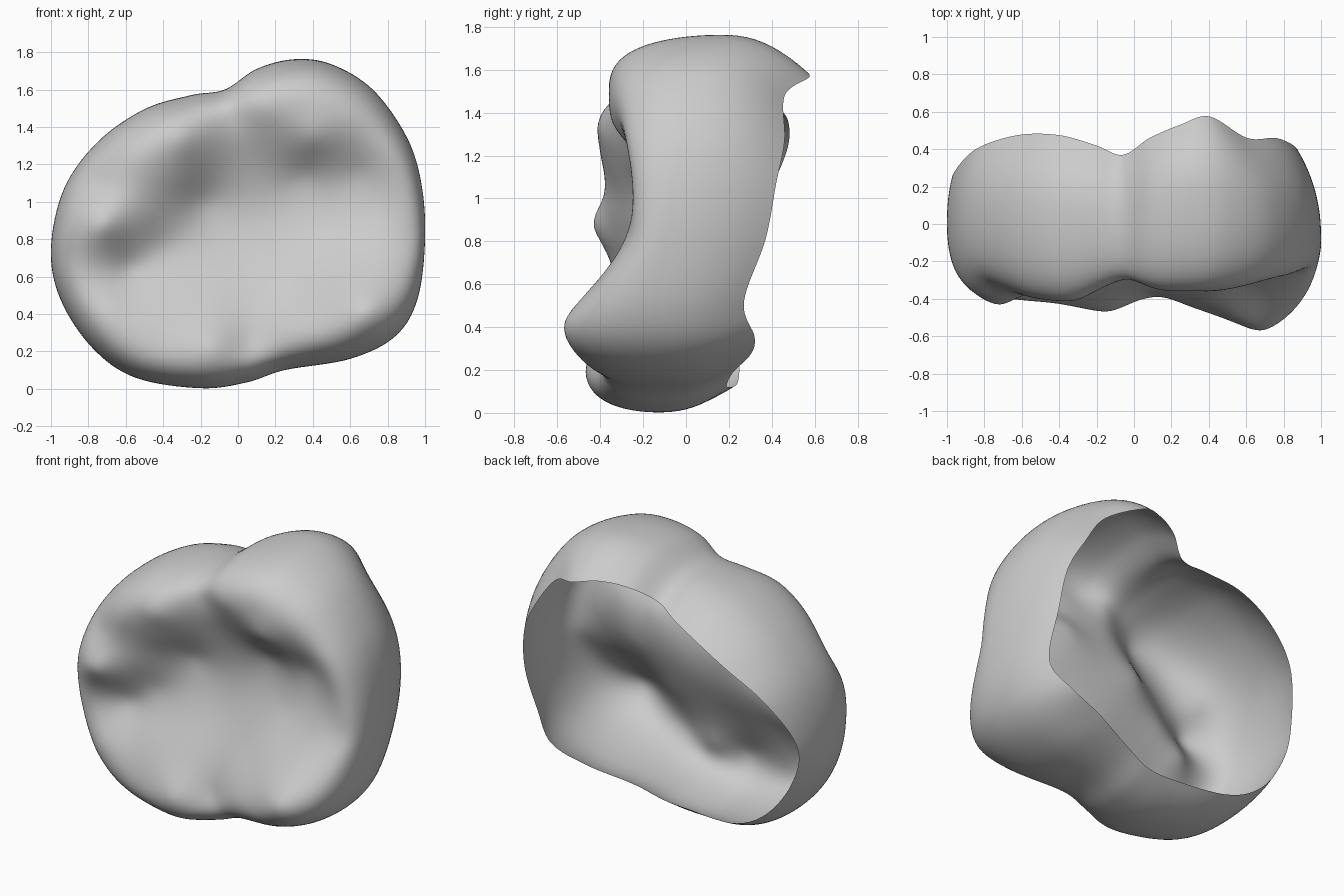
import bpy, bmesh, math

if "Cube" in bpy.data.objects:
    bpy.data.objects.remove(bpy.data.objects["Cube"])

# Outline stations, anticlockwise: x, z, back rim y, rim scale, bulge y, front edge sharpness
OUTLINE = [
    (1.0, .8, .37, .88, -.1, 16), (.98, 1.1, .42, .87, -.05, 14), (.9, 1.35, .46, .84, 0, 10),
    (.72, 1.6, .46, .84, .05, 8), (.5, 1.735, .575, .81, .12, 8), (.3, 1.762, .53, .82, .17, 8),
    (.1, 1.71, .46, .84, .1, 8), (-.07, 1.6, .37, .85, 0, 8), (-.25, 1.57, .42, .81, .05, 8),
    (-.5, 1.495, .475, .80, .05, 8), (-.75, 1.32, .475, .83, .05, 8), (-.93, 1.07, .40, .91, .02, 9),
    (-1, .75, .26, .97, 0, 11), (-.95, .48, .24, .96, -.02, 10), (-.78, .22, .25, .94, -.08, 9),
    (-.55, .06, .24, .90, -.1, 8), (-.2, .003, .2, .86, -.13, 8), (.05, .035, .19, .88, -.1, 8),
    (.25, .1, .22, .88, -.1, 8), (.6, .16, .3, .84, -.1, 8), (.84, .28, .32, .87, -.15, 9),
    (.96, .48, .27, .9, -.15, 12)]

# Relief of the front face: x, z, y at bumps, ridges, grooves and pits
RELIEF = [
    (.68, .42, -.59), (.85, .58, -.44), (.95, .8, -.29), (.93, 1.03, -.28), (.83, 1.3, -.34),
    (.35, 1.5, -.38), (.6, 1.45, -.37), (.13, 1.5, -.37), (-.02, 1.45, -.32), (-.02, 1.25, -.25),
    (-.3, 1.33, -.42), (-.55, 1.23, -.42), (-.76, 1.08, -.37), (-.72, .88, -.44), (-.9, .7, -.38),
    (-.58, .64, -.27), (-.77, .62, -.35), (-.7, .4, -.42), (-.4, .25, -.44), (-.13, .22, -.48),
    (.07, .26, -.39), (.3, .3, -.46), (.1, 1.08, -.18), (.35, 1.14, -.18), (.64, 1.15, -.22),
    (-.18, 1.0, -.19), (-.4, .76, -.24), (0, .75, -.20), (-.1, .5, -.32), (.3, .57, -.31),
    (.5, .85, -.21), (.75, .85, -.27), (.4, 1.34, -.34), (-.33, 1.13, -.34), (-.4, .5, -.33),
    (-.5, .93, -.34)]

CZ = .85       # centre height of the rings
N = 176        # points around
FRONT = 44     # rings on the front
BACK = 10      # rings on the back wall
SOFT = .004    # roundness of the relief
BASE = -.3     # mean depth of the front


def station(u):
    """Catmull-Rom interpolation around the closed outline."""
    n = len(OUTLINE)
    i, t = int(u), u - int(u)
    p = [OUTLINE[(i + k) % n] for k in (-1, 0, 1, 2)]
    return [.5 * (2 * b + (c - a) * t + (2 * a - 5 * b + 4 * c - d) * t * t
                  + (3 * b - a - 3 * c + d) * t ** 3) for a, b, c, d in zip(*p)]


def kernel(x, z, p):
    return math.sqrt((x - p[0]) ** 2 + (z - p[1]) ** 2 + SOFT)


def solve_weights():
    """Gauss-Jordan solve so a smooth surface passes through the relief points."""
    rows = [[kernel(a[0], a[1], b) for b in RELIEF] + [a[2] - BASE] for a in RELIEF]
    n = len(rows)
    for c in range(n):
        best = max(range(c, n), key=lambda r: abs(rows[r][c]))
        rows[c], rows[best] = rows[best], rows[c]
        rows[c] = [v / rows[c][c] for v in rows[c]]
        for r in range(n):
            if r != c:
                f = rows[r][c]
                rows[r] = [v - f * w for v, w in zip(rows[r], rows[c])]
    return [r[-1] for r in rows]


WEIGHTS = solve_weights()


def relief(x, z):
    return BASE + sum(w * kernel(x, z, p) for w, p in zip(WEIGHTS, RELIEF))


bm = bmesh.new()
columns = [station(i * len(OUTLINE) / N) for i in range(N)]
rings = []

# Front relief rolling over into the widest part of the wall
for k in range(1, FRONT + 1):
    s = math.sin(math.pi / 2 * k / FRONT)
    ring = []
    for x, z, rim, rs, mid, p in columns:
        px, pz = x * s, CZ + (z - CZ) * s
        roll = math.sqrt(max(0, 1 - s ** p))
        ring.append(bm.verts.new((px, mid + (relief(px, pz) - mid) * roll, pz)))
    rings.append(ring)

# Wall drawing in towards the open, wavy back rim
for k in range(1, BACK + 1):
    t = k / BACK
    ring = []
    for x, z, rim, rs, mid, p in columns:
        s = 1 - (1 - rs) * t ** 2.3
        ring.append(bm.verts.new((x * s, mid + (rim - mid) * t, CZ + (z - CZ) * s)))
    rings.append(ring)

# Skin the rings and close the middle of the front
centre = bm.verts.new((0, relief(0, CZ), CZ))
for i in range(N):
    j = (i + 1) % N
    bm.faces.new((centre, rings[0][i], rings[0][j]))
    for a, b in zip(rings, rings[1:]):
        bm.faces.new((a[i], b[i], b[j], a[j]))
for f in bm.faces:
    f.smooth = True

mesh = bpy.data.meshes.new("tooth_crown_shell")
bm.to_mesh(mesh)
bm.free()
crown = bpy.data.objects.new("tooth_crown_shell", mesh)
bpy.context.collection.objects.link(crown)
